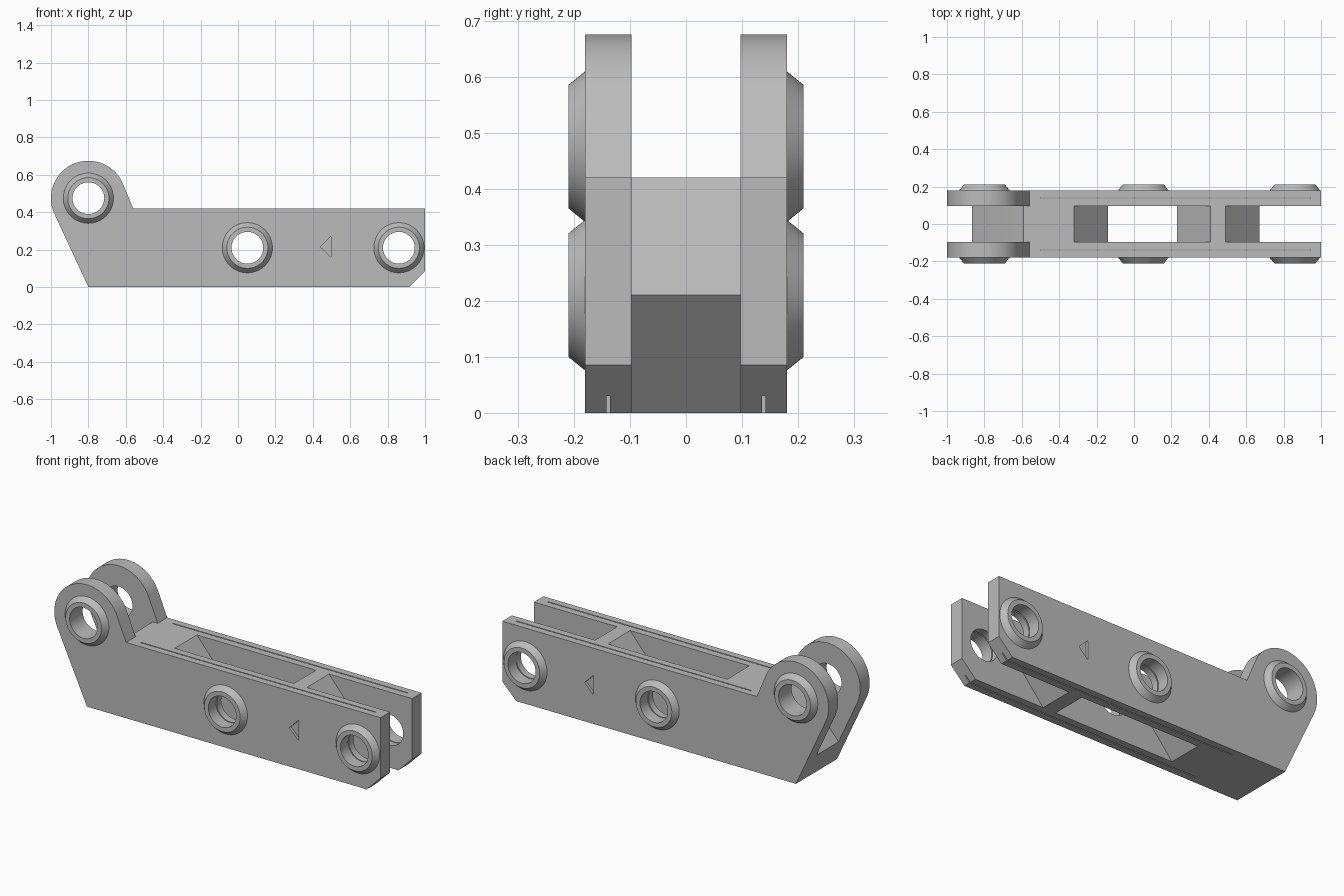
import bpy, bmesh
from math import sin, cos, radians, tau

cube = bpy.data.objects.get("Cube")
if cube:
    bpy.data.objects.remove(cube, do_unlink=True)

HALF_WIDTH, HALF_GAP = 0.18, 0.097
TOP, MID = 0.42, 0.21
HOLE_R, SEGMENTS = 0.085, 64
PIVOT = (-0.8, 0.475)
HOLES = {"clevis": PIVOT, "middle": (0.05, MID), "end": (0.86, MID)}

grey = bpy.data.materials.new("light grey")
grey.use_nodes = True
grey.diffuse_color = (0.5, 0.5, 0.5, 1)
grey.node_tree.nodes["Principled BSDF"].inputs["Base Color"].default_value = (0.5, 0.5, 0.5, 1)


def make_object(name, bm):
    bmesh.ops.recalc_face_normals(bm, faces=bm.faces[:])
    mesh = bpy.data.meshes.new(name)
    bm.to_mesh(mesh)
    bm.free()
    mesh.materials.append(grey)
    obj = bpy.data.objects.new(name, mesh)
    bpy.context.scene.collection.objects.link(obj)
    return obj


def prism(name, outline, y0, y1):
    """Extrude an x-z outline from y0 to y1."""
    bm = bmesh.new()
    face = bm.faces.new([bm.verts.new((x, y0, z)) for x, z in outline])
    grown = bmesh.ops.extrude_face_region(bm, geom=[face])["geom"]
    moved = [v for v in grown if isinstance(v, bmesh.types.BMVert)]
    bmesh.ops.translate(bm, vec=(0, y1 - y0, 0), verts=moved)
    return make_object(name, bm)


def arc(center, radius, start, end, steps):
    angles = [radians(start + (end - start) * i / steps) for i in range(steps + 1)]
    return [(center[0] + radius * cos(a), center[1] + radius * sin(a)) for a in angles]


def select_only(obj):
    bpy.ops.object.select_all(action='DESELECT')
    obj.select_set(True)
    bpy.context.view_layer.objects.active = obj


def cut(target, cutter):
    mod = target.modifiers.new("cut", 'BOOLEAN')
    mod.operation = 'DIFFERENCE'
    mod.solver = 'EXACT'
    mod.object = cutter
    select_only(target)
    bpy.ops.object.modifier_apply(modifier=mod.name)
    bpy.data.objects.remove(cutter, do_unlink=True)


def smooth(obj):
    select_only(obj)
    bpy.ops.object.shade_smooth_by_angle(angle=radians(30))


# Arm body with the rounded clevis end
outline = [(-0.8, 0), (0.915, 0), (1, 0.085), (1, TOP), (-0.56, TOP)]
outline += arc(PIVOT, 0.2, 24, 204.9, 40)
arm = prism("arm_body", outline, -HALF_WIDTH, HALF_WIDTH)

# Pockets between the side plates
pockets = [
    [(-1.2, -0.24), (-0.866, 0.146), (-0.72, 0.314), (-0.59, TOP),
     (-0.56, TOP), (-0.5, 0.45), (-0.5, 0.8), (-1.2, 0.8)],
    [(-0.32, 0.6), (-0.32, TOP), (-0.14, MID), (-0.32, 0), (-0.32, -0.1),
     (0.41, -0.1), (0.41, 0), (0.23, MID), (0.41, TOP), (0.41, 0.6)],
    [(0.49, 0.6), (0.49, TOP), (0.67, MID), (0.49, 0), (0.49, -0.1),
     (1.1, -0.1), (1.1, 0.6)],
]
for pocket in pockets:
    cut(arm, prism("pocket_cutter", pocket, -HALF_GAP, HALF_GAP))

# Thin slits running through both plates
slit = [(-0.5, -0.1), (0.945, -0.1), (0.945, 0.6), (-0.5, 0.6)]
for side in (-1, 1):
    cut(arm, prism("slit_cutter", slit, side * 0.136, side * 0.142))

# Pin holes
for center in HOLES.values():
    circle = arc(center, HOLE_R, 0, 360, SEGMENTS)[:-1]
    cut(arm, prism("hole_cutter", circle, -0.3, 0.3))

# Engraved direction arrows, opposite on the two sides
for side in (-1, 1):
    tip, base = 0.468 + side * 0.028, 0.468 - side * 0.028
    arrow = [(tip, 0.215), (base, 0.27), (base, 0.16)]
    cut(arm, prism("arrow_cutter", arrow, side * 0.165, side * 0.22))
smooth(arm)

# Tapered collars around the holes on both outer sides
section = [(0.135, HALF_WIDTH - 0.001), (0.11, 0.21), (HOLE_R, 0.21), (HOLE_R, HALF_WIDTH - 0.001)]
for label, (cx, cz) in HOLES.items():
    for side, side_name in ((-1, "front"), (1, "back")):
        bm = bmesh.new()
        rings = []
        for i in range(SEGMENTS):
            a = tau * i / SEGMENTS
            rings.append([bm.verts.new((cx + r * cos(a), side * y, cz + r * sin(a)))
                          for r, y in section])
        for i, ring in enumerate(rings):
            nxt = rings[(i + 1) % SEGMENTS]
            for j in range(len(section)):
                k = (j + 1) % len(section)
                bm.faces.new((ring[j], ring[k], nxt[k], nxt[j]))
        smooth(make_object(f"{label}_{side_name}_collar", bm))
